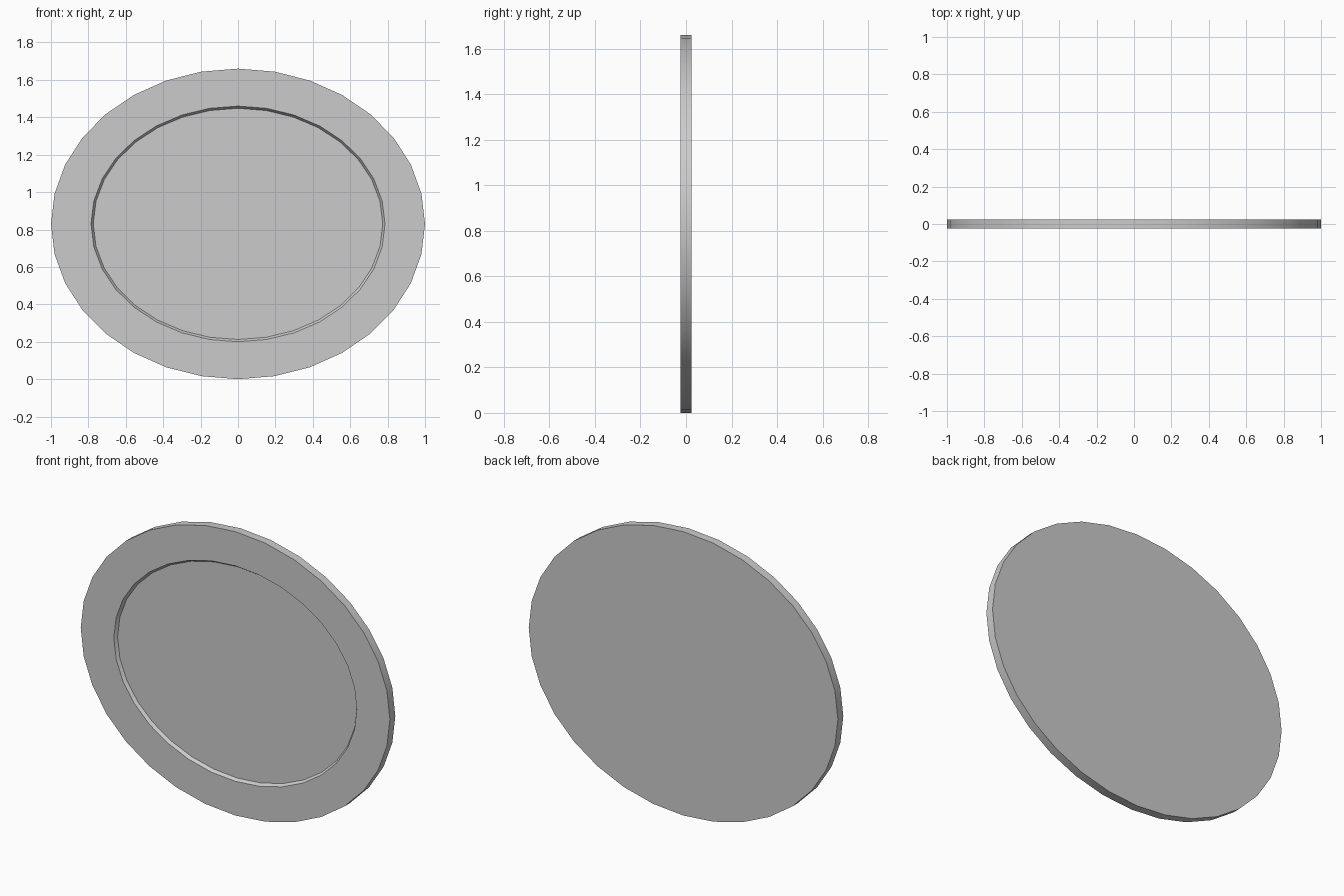
import bpy, bmesh, math

if "Cube" in bpy.data.objects:
    bpy.data.objects.remove(bpy.data.objects["Cube"])

SIDES = 32
CENTRE_Z = 0.83


def ring(bm, rx, rz, y):
    """Ellipse of vertices in the XZ plane."""
    return [bm.verts.new((rx * math.sin(a), y, CENTRE_Z + rz * math.cos(a)))
            for a in (2 * math.pi * i / SIDES for i in range(SIDES))]


# Oval plaque: back, outer rim, flat frame, sloped recess wall, recessed panel
bm = bmesh.new()
profile = [(1.0, 0.83, 0.025), (1.0, 0.83, -0.025),
           (0.786, 0.63, -0.025), (0.774, 0.618, -0.007)]
rings = [ring(bm, *p) for p in profile]
for a, b in zip(rings, rings[1:]):
    for i in range(SIDES):
        j = (i + 1) % SIDES
        bm.faces.new((a[i], a[j], b[j], b[i]))
bm.faces.new(rings[0])
bm.faces.new(rings[-1])
bmesh.ops.recalc_face_normals(bm, faces=bm.faces)

mesh = bpy.data.meshes.new("oval_frame")
bm.to_mesh(mesh)
bm.free()
obj = bpy.data.objects.new("oval_frame", mesh)
bpy.context.collection.objects.link(obj)

# Smooth rim with crisp edges
bpy.context.view_layer.objects.active = obj
obj.select_set(True)
bpy.ops.object.shade_smooth_by_angle(angle=math.radians(30))
